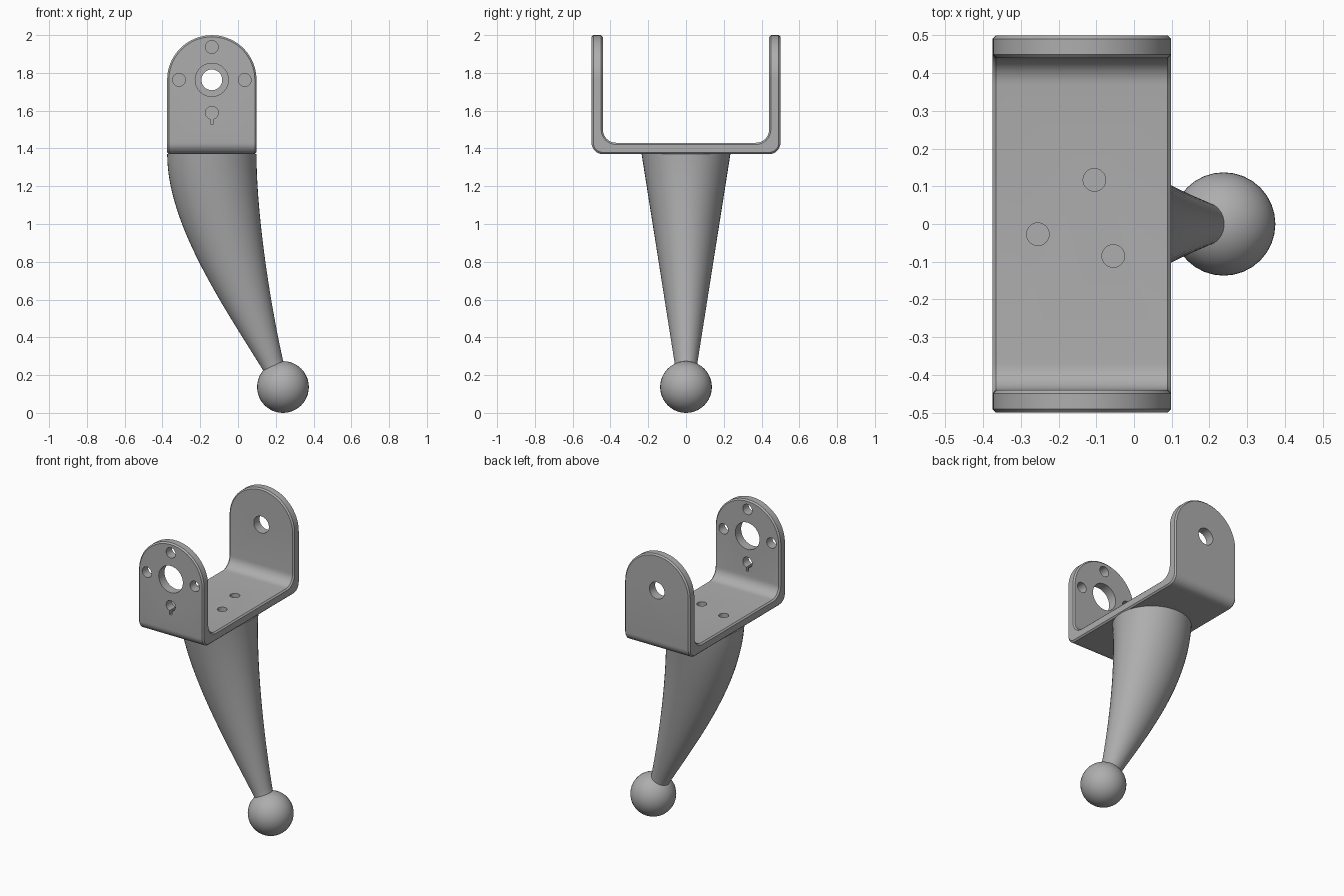
import bpy, bmesh, math
from mathutils import Vector

cube = bpy.data.objects.get("Cube")
if cube:
    bpy.data.objects.remove(cube, do_unlink=True)

grey = bpy.data.materials.new("satin_grey")
grey.use_nodes = True
GREY = (0.42, 0.42, 0.42, 1)
grey.diffuse_color = GREY
grey.node_tree.nodes["Principled BSDF"].inputs["Base Color"].default_value = GREY

CX, HALF = -0.1385, 0.2365        # bracket centre and half width in x
BASE, EYE = 1.37, 1.763           # underside and arch centre heights
THICK = 0.06


def make_object(name, bm):
    bmesh.ops.recalc_face_normals(bm, faces=bm.faces)
    mesh = bpy.data.meshes.new(name)
    bm.to_mesh(mesh)
    bm.free()
    mesh.materials.append(grey)
    obj = bpy.data.objects.new(name, mesh)
    bpy.context.collection.objects.link(obj)
    return obj


def prism(name, outline, offset):
    bm = bmesh.new()
    face = bm.faces.new([bm.verts.new(p) for p in outline])
    ext = bmesh.ops.extrude_face_region(bm, geom=[face])
    moved = [g for g in ext["geom"] if isinstance(g, bmesh.types.BMVert)]
    bmesh.ops.translate(bm, verts=moved, vec=offset)
    return make_object(name, bm)


def arc(cx, cy, r, start, end, n):
    angles = [math.radians(start + (end - start) * i / n) for i in range(n + 1)]
    return [(cx + r * math.cos(a), cy + r * math.sin(a)) for a in angles]


def apply(obj, kind, **settings):
    mod = obj.modifiers.new(kind.title(), kind)
    for key, value in settings.items():
        setattr(mod, key, value)
    bpy.context.view_layer.objects.active = obj
    bpy.ops.object.modifier_apply(modifier=mod.name)


def cut(obj, cutter, operation="DIFFERENCE"):
    cutter.hide_render = True
    apply(obj, "BOOLEAN", object=cutter, operation=operation, solver="EXACT")
    bpy.data.objects.remove(cutter, do_unlink=True)


def smooth(obj, degrees):
    bpy.ops.object.select_all(action="DESELECT")
    obj.select_set(True)
    bpy.context.view_layer.objects.active = obj
    bpy.ops.object.shade_smooth_by_angle(angle=math.radians(degrees))


# Bracket: bent U strip trimmed to round-topped side plates
outer, inner = 0.06, 0.07
wall = 0.5 - THICK
right_half = (arc(0.5 - outer, BASE + outer, outer, -90, 0, 8)
              + [(0.5, 2.1), (wall, 2.1)]
              + arc(wall - inner, BASE + THICK + inner, inner, 0, -90, 8))
left_half = [(-y, z) for y, z in reversed(right_half)]
bracket = prism("bracket", [(-0.6, y, z) for y, z in right_half + left_half], (1, 0, 0))
arch = arc(CX, EYE, HALF, 0, 180, 40) + [(CX - HALF, 1), (CX + HALF, 1)]
cut(bracket, prism("arch_cutter", [(x, -0.8, z) for x, z in arch], (0, 1.6, 0)), "INTERSECT")
apply(bracket, "BEVEL", width=0.009, segments=1, limit_method="ANGLE",
      angle_limit=math.radians(50))


# Holes in the side plates and base
def plate_hole(x, z, r, y):
    ring = arc(x, z, r, 0, 348.75, 31)
    cut(bracket, prism("hole_cutter", [(px, y - 0.1, pz) for px, pz in ring], (0, 0.2, 0)))


plate_hole(CX, EYE, 0.088, -0.47)
plate_hole(CX, EYE, 0.055, 0.47)
for dx, dz in ((-1, 0), (1, 0), (0, 1), (0, -1)):
    plate_hole(CX + dx * 0.174, EYE + dz * 0.174, 0.034, -0.47)
slot = [(CX - 0.008, 1.58), (CX + 0.008, 1.58), (CX + 0.008, 1.53), (CX - 0.008, 1.53)]
cut(bracket, prism("slot_cutter", [(x, -0.57, z) for x, z in slot], (0, 0.2, 0)))
for x, y in ((-0.105, 0.117), (-0.255, -0.027), (-0.055, -0.085)):
    ring = arc(x, y, 0.03, 0, 348.75, 31)
    cut(bracket, prism("base_cutter", [(px, py, BASE - 0.1) for px, py in ring], (0, 0, 0.2)))
smooth(bracket, 30)


# Curved tapering leg lofted between two side curves
def bezier(points, t):
    a, b, c, d = (Vector((x, 0, z)) for x, z in points)
    s = 1 - t
    return a * s**3 + b * 3 * s * s * t + c * 3 * s * t * t + d * t**3


outer_side = [(-0.375, BASE), (-0.375, 1.0), (-0.08, 0.57), (0.13, 0.23)]
inner_side = [(0.098, BASE), (0.098, 1.05), (0.17, 0.58), (0.24, 0.27)]
STEPS, SIDES = 28, 48
sections = [(bezier(outer_side, i / STEPS), bezier(inner_side, i / STEPS))
            for i in range(STEPS + 1)]
tip = Vector((0.035, 0, -0.08))
sections.append((sections[-1][0] + tip, sections[-1][1] + tip))
bm = bmesh.new()
rings = []
for a, b in sections:
    mid, half = (a + b) / 2, (b - a) / 2
    depth = 0.058 + 0.177 * max(0, mid.z - 0.25) / (BASE - 0.25)
    turns = [math.tau * k / SIDES for k in range(SIDES)]
    rings.append([bm.verts.new(mid + half * math.cos(t) + Vector((0, depth * math.sin(t), 0)))
                  for t in turns])
for low, high in zip(rings, rings[1:]):
    for k in range(SIDES):
        n = (k + 1) % SIDES
        bm.faces.new((low[k], low[n], high[n], high[k]))
bm.faces.new(rings[0])
bm.faces.new(rings[-1])
smooth(make_object("curved_leg", bm), 40)

# Ball foot
bm = bmesh.new()
bmesh.ops.create_uvsphere(bm, u_segments=32, v_segments=24, radius=0.137)
bmesh.ops.translate(bm, verts=bm.verts, vec=(0.238, 0, 0.137))
smooth(make_object("ball_foot", bm), 40)
